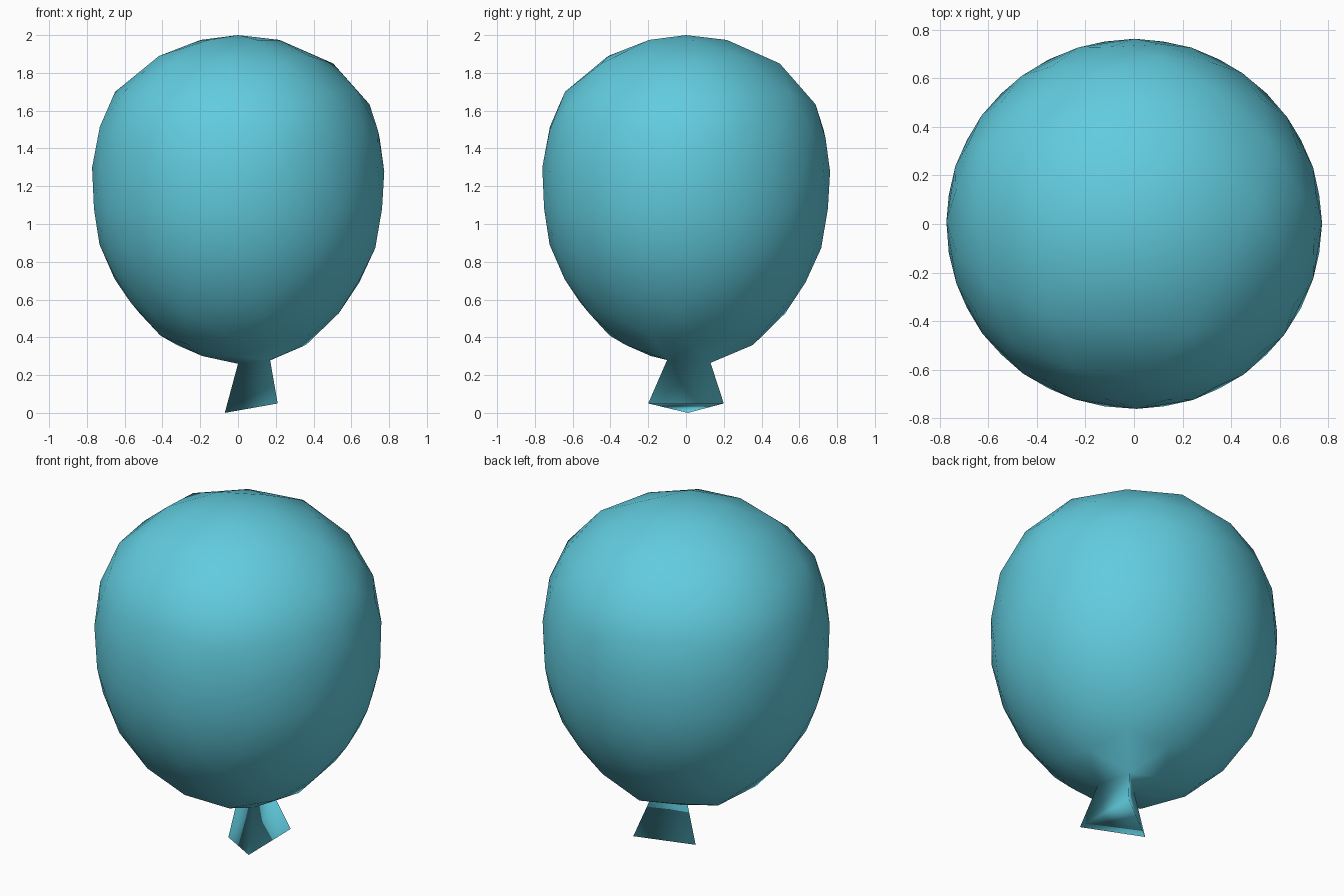
import bpy, bmesh
from math import acos, atan2, cos, sin, radians, degrees

if "Cube" in bpy.data.objects:
    bpy.data.objects.remove(bpy.data.objects["Cube"])

# Egg profile: angle from the top pole -> (radius, height)
PROFILE = [(0, 0, 2.0), (15.9, .243, 1.972), (31.7, .51, 1.85), (47.6, .70, 1.65),
           (63.4, .76, 1.45), (76, .775, 1.27), (90, .772, 1.08), (105, .732, .885),
           (121.7, .65, .69), (137, .53, .52), (153.4, .365, .36), (164, .21, .305),
           (180, 0, .26)]


def egg(angle):
    for (a0, r0, z0), (a1, r1, z1) in zip(PROFILE, PROFILE[1:]):
        if angle <= a1:
            t = (angle - a0) / (a1 - a0)
            return r0 + (r1 - r0) * t, z0 + (z1 - z0) * t
    return PROFILE[-1][1:]


# Balloon body: icosphere pushed onto the egg profile
bm = bmesh.new()
bmesh.ops.create_icosphere(bm, subdivisions=3, radius=1)
order = sorted(bm.verts, key=lambda v: v.co.z)
pole = order[0]
turn = radians(9) - atan2(order[-2].co.y, order[-2].co.x)
for v in bm.verts:
    az = atan2(v.co.y, v.co.x) + turn
    r, z = egg(degrees(acos(max(-1, min(1, v.co.z)))))
    v.co = (r * cos(az), r * sin(az) * .985, z)

# Knot: one face beside the bottom pole drawn down into a flared tail
face = max(pole.link_faces, key=lambda f: f.calc_center_median().x)
top = list(face.verts)
while top[0] != pole:
    top.append(top.pop(0))
bm.faces.remove(face)
low = []
for v in top:
    if v is pole:
        end = (-.07, .01, 0)
    elif v.co.y > 0:
        v.co = (.14, .13, .265)
        end = (.205, .2, .05)
    else:
        v.co = (.17, -.10, .28)
        end = (.21, -.2, .05)
    low.append(bm.verts.new(end))
for i in range(3):
    j = (i + 1) % 3
    bm.faces.new((top[i], top[j], low[j], low[i]))
bm.faces.new(low)
bmesh.ops.recalc_face_normals(bm, faces=bm.faces[:])
for f in bm.faces:
    f.smooth = True

mesh = bpy.data.meshes.new("balloon")
bm.to_mesh(mesh)
bm.free()
balloon = bpy.data.objects.new("balloon", mesh)
bpy.context.collection.objects.link(balloon)

# Light blue rubber
rubber = bpy.data.materials.new("blue_rubber")
rubber.diffuse_color = (.12, .60, .73, 1)
rubber.use_nodes = True
rubber.node_tree.nodes["Principled BSDF"].inputs["Base Color"].default_value = rubber.diffuse_color
mesh.materials.append(rubber)
